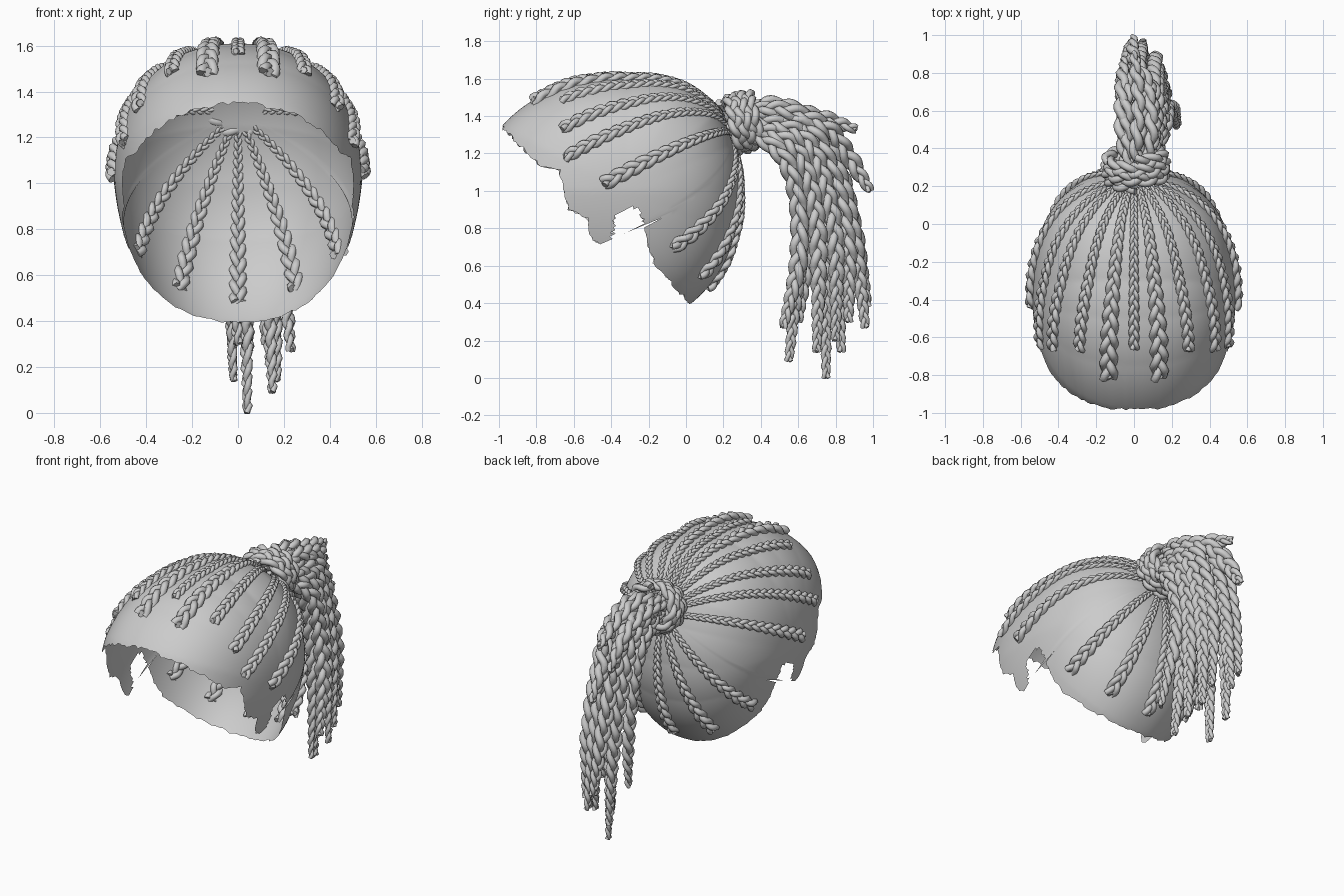
import bpy, bmesh, math, random
from mathutils import Vector as V

if "Cube" in bpy.data.objects:
    bpy.data.objects.remove(bpy.data.objects["Cube"])
random.seed(4)

C = V((0, -0.33, 1.0))            # centre of the head
X = V((1, 0, 0))
# midline radius by angle (degrees in the y-z plane)
RAD = [(-180, .76), (-90, .72), (-59, .70), (-23, .635), (0, .62), (23, .632), (40, .66),
       (60, .65), (87, .605), (106, .62), (129, .668), (152, .74), (180, .76)]
# lower hairline: z by y
HAIRLINE = [(-1.0, 1.37), (-.98, 1.33), (-.78, 1.13), (-.68, 1.11), (-.63, .9), (-.53, .85),
            (-.52, .76), (-.45, .7), (-.39, .76), (-.38, .88), (-.25, .92), (-.21, .72),
            (-.17, .6), (.03, .38), (.4, .2)]


def interp(table, x):
    if x <= table[0][0]:
        return table[0][1]
    for (a, p), (b, q) in zip(table, table[1:]):
        if x <= b:
            return p + (q - p) * (x - a) / (b - a)
    return table[-1][1]


def surf(d):
    """Point of the head surface in direction d (narrower towards the nape)."""
    r = interp(RAD, math.degrees(math.atan2(d.z, d.y)))
    e = 2.25
    half = .54 - .06 * max(0, -d.z)
    t = ((abs(d.x) / half) ** e + (math.hypot(d.y, d.z) / r) ** e) ** (-1 / e)
    return C + d * t


A = math.radians(28)
HUB = V((0, math.cos(A), math.sin(A)))
UP = V((0, -math.sin(A), math.cos(A)))


def head(phi, al):
    return surf(HUB * math.cos(al) + (UP * math.cos(phi) + X * math.sin(phi)) * math.sin(al))


def inside(p):
    return p.z > interp(HAIRLINE, p.y)


def spline(pts, n):
    """Smooth path through a few points."""
    p = [V(q) for q in pts]
    p = [p[0] * 2 - p[1]] + p + [p[-1] * 2 - p[-2]]
    out = []
    for i in range(n):
        f = i / (n - 1) * (len(p) - 3)
        k = min(int(f), len(p) - 4)
        t = f - k
        a, b, c, d = p[k:k + 4]
        out.append(.5 * (2 * b + (c - a) * t + (2 * a - 5 * b + 4 * c - d) * t * t
                         + (3 * b - a - 3 * c + d) * t ** 3))
    return out


def braid(name, path, normal, width, phase=0.0, pitch=2.7):
    """Three-strand plait along a path; normal(p) faces out, width(t) is its breadth."""
    cu = bpy.data.curves.new(name, 'CURVE')
    cu.dimensions = '3D'
    cu.bevel_depth = 1
    cu.bevel_resolution = 1
    cu.use_fill_caps = True
    n = len(path)
    strands = [[], [], []]
    for i, p in enumerate(path):
        tan = (path[min(i + 1, n - 1)] - path[max(i - 1, 0)]).normalized()
        side = tan.cross(normal(p)).normalized()
        nor = side.cross(tan)
        w = width(i / (n - 1))
        if i:
            phase += (p - path[i - 1]).length / (pitch * w) * math.tau
        for k in range(3):
            a = phase + k * math.tau / 3
            q = p + side * (.28 * w * math.sin(a)) + nor * (.16 * w * math.sin(2 * a))
            strands[k].append((q, .23 * w))
    for s in strands:
        sp = cu.splines.new('POLY')
        sp.points.add(n - 1)
        for pt, (q, r) in zip(sp.points, s):
            pt.co = (*q, 1)
            pt.radius = r
        sp.use_smooth = True
    ob = bpy.data.objects.new(name, cu)
    bpy.context.collection.objects.link(ob)


# Hair cap: thin sheet of meridians from the hub to the hairline, with sideburns
bm = bmesh.new()
N, M = 180, 80
rows = []
top = bm.verts.new(head(0, 0))
for i in range(N):
    phi = math.tau * i / N
    deg = 150
    while not inside(head(phi, math.radians(deg))):
        deg -= .5
    deg += random.uniform(-.8, .6)
    rows.append([bm.verts.new(head(phi, math.radians(deg * j / M))) for j in range(1, M + 1)])
for a, b in zip(rows, rows[1:] + rows[:1]):
    bm.faces.new((top, a[0], b[0]))
    for j in range(M - 1):
        f = bm.faces.new((a[j], a[j + 1], b[j + 1], b[j]))
        if not inside(f.calc_center_median()):
            bm.faces.remove(f)
bmesh.ops.delete(bm, geom=[v for v in bm.verts if not v.link_faces], context='VERTS')
bmesh.ops.delete(bm, geom=[e for e in bm.edges if not e.link_faces], context='EDGES')
bmesh.ops.recalc_face_normals(bm, faces=bm.faces)
for f in bm.faces:
    f.smooth = True
me = bpy.data.meshes.new("hair_cap")
bm.to_mesh(me)
bm.free()
bpy.context.collection.objects.link(bpy.data.objects.new("hair_cap", me))

# Cornrows: plaits fanning over the cap from the hub (end point, width)
rowends = [((0, -.68, 1.6), .06), ((.14, -.84, 1.5), .1), ((.3, -.68, 1.5), .07),
           ((.45, -.68, 1.35), .075), ((.5, -.65, 1.18), .075), ((.55, -.44, 1.04), .085),
           ((.39, -.1, .73), .085), ((.24, .05, .57), .085), ((0, .1, .5), .08)]
for i, (e, w) in enumerate(rowends):
    for s in ((1,) if e[0] == 0 else (1, -1)):
        d = (V((e[0] * s, e[1], e[2])) - C).normalized()
        perp = (d - HUB * d.dot(HUB)).normalized()
        path = []
        for j in range(110):
            ang = HUB.angle(d) * (.1 + .9 * j / 109)
            q = HUB * math.cos(ang) + perp * math.sin(ang)
            path.append(surf(q) + q * .006)
        braid(f"cornrow_{i}_{'r' if s > 0 else 'l'}", path, lambda p: (p - C).normalized(),
              lambda t, w=w: .035 + (w - .035) * min(1, t * 1.25), i)

# Wrap: a plait wound around the root of the ponytail
ax = V((0, math.cos(.3), math.sin(.3)))
wu = V((0, -math.sin(.3), math.cos(.3)))
wc = V((0.01, .295, 1.365))
wrap = []
for j in range(210):
    t = j / 209
    a = t * math.tau * 3 + math.pi / 2
    r = .125 + .015 * math.sin(t * math.pi)
    wrap.append(wc + ax * (-.06 + .135 * t) + (X * math.cos(a) * 1.1 + wu * math.sin(a)) * r)
braid("ponytail_wrap", wrap, lambda p: (p - wc - ax * (p - wc).dot(ax)).normalized(),
      lambda t: .09, 0, 3)

# Ponytail plaits: (tip, spread from inner 0 to outer 1, sideways place)
tails = [((.15, .55, .09), 0, .1), ((.23, .52, .27), 0, .17), ((.0, .6, .3), .12, -.05),
         ((.17, .7, .14), .35, .15), ((.04, .75, .0), .45, .03), ((-.02, .83, .14), .65, -.06),
         ((.14, .8, .2), .65, .13), ((.12, .87, .3), .85, .1), ((.05, .96, .27), .97, .03),
         ((.0, .97, .38), 1, -.04)]


def tailwidth(t):
    return .105 * min(1, .7 + t) * (1 if t < .8 else 1 - .5 * (t - .8) / .2)


for i, (e, s, x) in enumerate(tails):
    path = spline([(x * .5, .28, 1.32 + .09 * s), (x * .8, .42, 1.27 + .16 * s),
                   (x, .54 + .14 * s, 1.15 + .21 * s), (x, .6 + .22 * s, .92 + .18 * s),
                   ((x + e[0]) / 2, .6 + .31 * s, .62 + .1 * s), e], 110)
    n = V((1, random.uniform(-.5, .5), .1))
    braid(f"ponytail_plait_{i}", path, lambda p, n=n: n, tailwidth, i * 1.3, 3.0)

# Loose short plaits that stick out at the back
loose = [[(0, .28, 1.4), (.02, .45, 1.46), (.03, .68, 1.4), (-.0, .91, 1.33)],
         [(.05, .28, 1.4), (.1, .48, 1.44), (.07, .75, 1.34), (.0, .87, 1.18), (0, .985, 1.0)],
         [(-.04, .28, 1.38), (-.06, .5, 1.41), (-.06, .7, 1.36), (-.05, .87, 1.17)]]
for i, pts in enumerate(loose):
    braid(f"loose_plait_{i}", spline(pts, 60), lambda p: V((1, 0, .4)), tailwidth, i, 3.0)

# Turn the curve plaits into plain meshes
bpy.ops.object.select_all(action='DESELECT')
for ob in bpy.context.collection.objects:
    if ob.type == 'CURVE':
        ob.select_set(True)
        bpy.context.view_layer.objects.active = ob
bpy.ops.object.convert(target='MESH')
